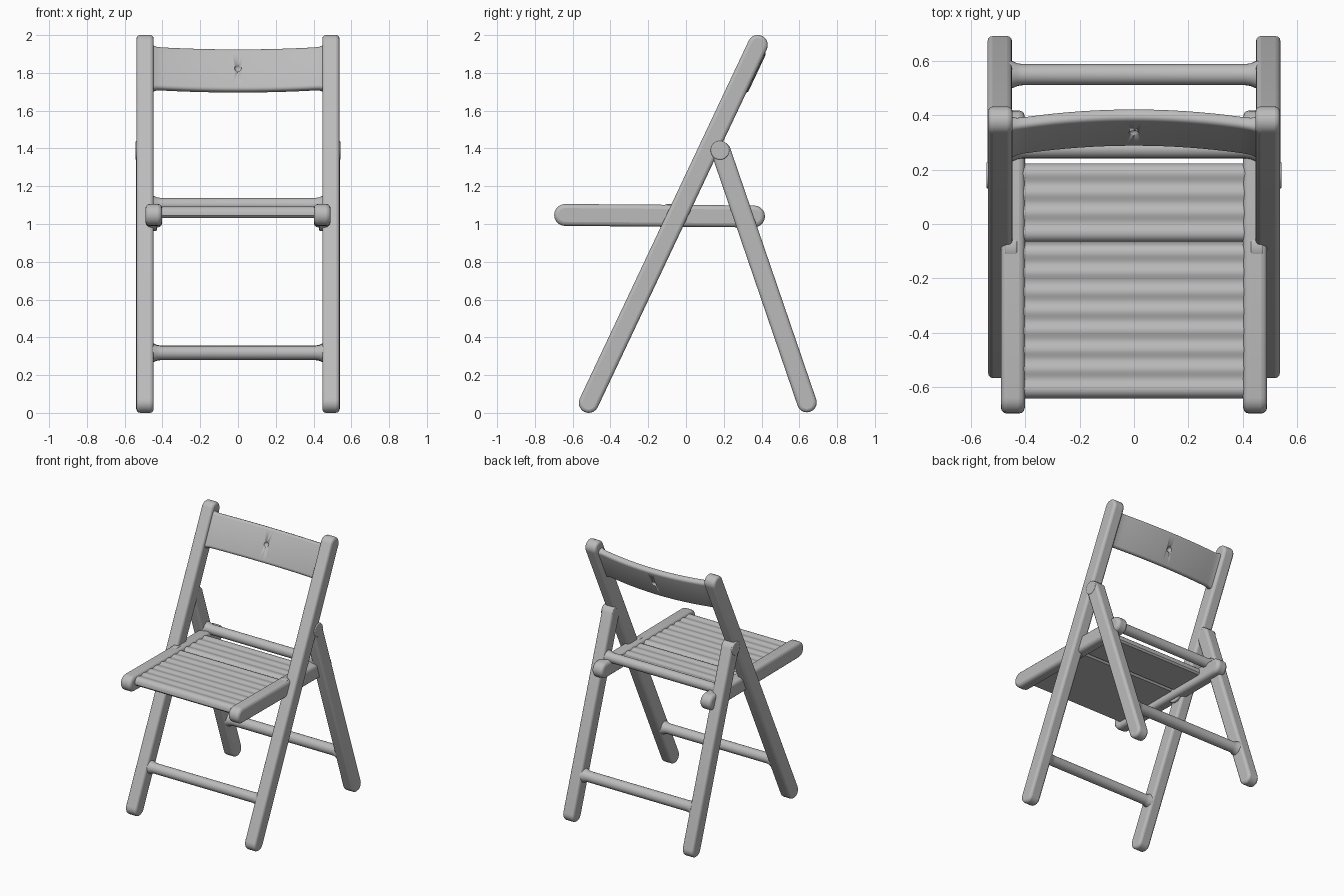
import bpy, bmesh, math
from mathutils import Vector

cube = bpy.data.objects.get("Cube")
if cube:
    bpy.data.objects.remove(cube, do_unlink=True)

grey = bpy.data.materials.new("grey_paint")
grey.use_nodes = True
grey.diffuse_color = (0.5, 0.5, 0.5, 1)
grey.node_tree.nodes["Principled BSDF"].inputs["Base Color"].default_value = (0.5, 0.5, 0.5, 1)


def finish(name, bm, bevel=0.0, mirror=False, cutter=None):
    bmesh.ops.recalc_face_normals(bm, faces=bm.faces)
    mesh = bpy.data.meshes.new(name)
    bm.to_mesh(mesh)
    bm.free()
    mesh.materials.append(grey)
    ob = bpy.data.objects.new(name, mesh)
    bpy.context.collection.objects.link(ob)
    if cutter:
        cut = ob.modifiers.new("Dimple", "BOOLEAN")
        cut.operation, cut.object, cut.solver = "DIFFERENCE", cutter, "EXACT"
    if bevel:
        bev = ob.modifiers.new("Bevel", "BEVEL")
        bev.width, bev.segments = bevel, 3
        bev.limit_method, bev.angle_limit = "ANGLE", math.radians(50)
    if mirror:
        ob.modifiers.new("Mirror", "MIRROR")
    bpy.ops.object.select_all(action="DESELECT")
    ob.select_set(True)
    bpy.context.view_layer.objects.active = ob
    bpy.ops.object.shade_smooth_by_angle(angle=math.radians(40))
    return ob


def extrude_x(name, profile, x0, x1, bevel=0.0, mirror=False):
    """Extrude a closed (y, z) profile along x."""
    bm = bmesh.new()
    face = bm.faces.new([bm.verts.new((x0, y, z)) for y, z in profile])
    out = bmesh.ops.extrude_face_region(bm, geom=[face])
    moved = [v for v in out["geom"] if isinstance(v, bmesh.types.BMVert)]
    bmesh.ops.translate(bm, verts=moved, vec=(x1 - x0, 0, 0))
    return finish(name, bm, bevel, mirror)


def capsule(name, a, b, r, x0, x1, bevel=0.018):
    """A pair of round-ended wooden bars from a to b in the side plane."""
    a, b = Vector(a), Vector(b)
    base = math.atan2(b.y - a.y, b.x - a.x)
    pts = []
    for centre, start in ((b, base - math.pi / 2), (a, base + math.pi / 2)):
        for i in range(11):
            t = start + math.pi * i / 10
            pts.append((centre.x + r * math.cos(t), centre.y + r * math.sin(t)))
    return extrude_x(name, pts, x0, x1, bevel, True)


def disc(name, y, z, r, x0, x1):
    pts = [(y + r * math.cos(math.tau * i / 24), z + r * math.sin(math.tau * i / 24))
           for i in range(24)]
    return extrude_x(name, pts, x0, x1, 0.006, True)


def loft(name, rings, cutter=None):
    bm = bmesh.new()
    loops = [[bm.verts.new(p) for p in ring] for ring in rings]
    n = len(loops[0])
    for p, q in zip(loops, loops[1:]):
        for i in range(n):
            bm.faces.new((p[i], p[(i + 1) % n], q[(i + 1) % n], q[i]))
    bm.faces.new(loops[0])
    bm.faces.new(loops[-1])
    return finish(name, bm, cutter=cutter)


def crossbar(name, y, z, r):
    """Round rung whose ends flare into the legs."""
    half = [(0.46, r + 0.014), (0.445, r + 0.01), (0.43, r + 0.003), (0.41, r)]
    stations = [(-x, q) for x, q in half] + [(x, q) for x, q in reversed(half)]
    loft(name, [[(x, y + q * math.cos(math.tau * i / 20), z + q * math.sin(math.tau * i / 20))
                 for i in range(20)] for x, q in stations])


# Legs, seat rails and pivots
capsule("front_legs", (-0.515, 0.053), (0.38, 1.948), 0.053, 0.447, 0.537)
capsule("rear_legs", (0.64, 0.055), (0.185, 1.385), 0.052, 0.449, 0.539)
capsule("seat_rails", (-0.64, 1.048), (0.36, 1.04), 0.058, 0.402, 0.49, 0.022)
disc("leg_pivots", 0.18, 1.39, 0.05, 0.45, 0.543)
disc("seat_pivots", -0.085, 1.035, 0.072, 0.43, 0.475)

# Rungs
crossbar("front_rung", -0.387, 0.318, 0.037)
crossbar("rear_rung", 0.55, 0.318, 0.039)
crossbar("seat_back_rung", 0.278, 1.102, 0.036)


# Seat panels with a gently rippled top
def panel(name, y0, y1, ripples):
    n = ripples * 8
    top = []
    for i in range(n + 1):
        t = i / n
        edge = min(t, 1 - t) * (y1 - y0)
        drop = 0.018 * max(0, 1 - edge / 0.02) ** 2
        z = 1.088 - 0.004 * math.cos(math.tau * ripples * t) - drop
        top.append((y0 + (y1 - y0) * t, z))
    extrude_x(name, top + [(y1, 1.045), (y1 - 0.012, 1.033), (y0 + 0.012, 1.033), (y0, 1.045)],
              -0.42, 0.42)


panel("front_seat_panel", -0.642, -0.072, 8)
panel("rear_seat_panel", -0.068, 0.222, 4)

# Small dimple cutter for both sides of the backrest
lean = Vector((0, 0.425, 0.905))
normal = Vector((0, 0.905, -0.425))
middle = Vector((0, 0.355, 1.815))
bm = bmesh.new()
for side in (-1, 1):
    made = bmesh.ops.create_icosphere(bm, subdivisions=2, radius=0.02)
    bmesh.ops.translate(bm, verts=made["verts"], vec=middle + normal * side * 0.027)
dimple = finish("dimple_cutter", bm)
dimple.hide_render = True
dimple.hide_viewport = True
dimple.display_type = "WIRE"

# Curved backrest: rounded slab section swept across and bowed backwards
rings = []
for i in range(33):
    u = i / 16 - 1
    bow = 1 - u * u
    flare = max(0, abs(u) - 0.9) / 0.1
    centre = Vector((u * 0.46, 0.318 + 0.037 * bow, 1.824 - 0.014 * bow))
    h, t = 0.122 + 0.012 * flare ** 2, 0.024 + 0.008 * flare ** 2
    ring = []
    for k in range(24):
        a = math.tau * (k + 0.5) / 24
        c, s = math.cos(a), math.sin(a)
        along = math.copysign(h - 0.022, c) + 0.022 * c
        ring.append(centre + lean * along + normal * t * math.copysign(abs(s) ** 0.7, s))
    rings.append(ring)
loft("backrest", rings, cutter=dimple)
